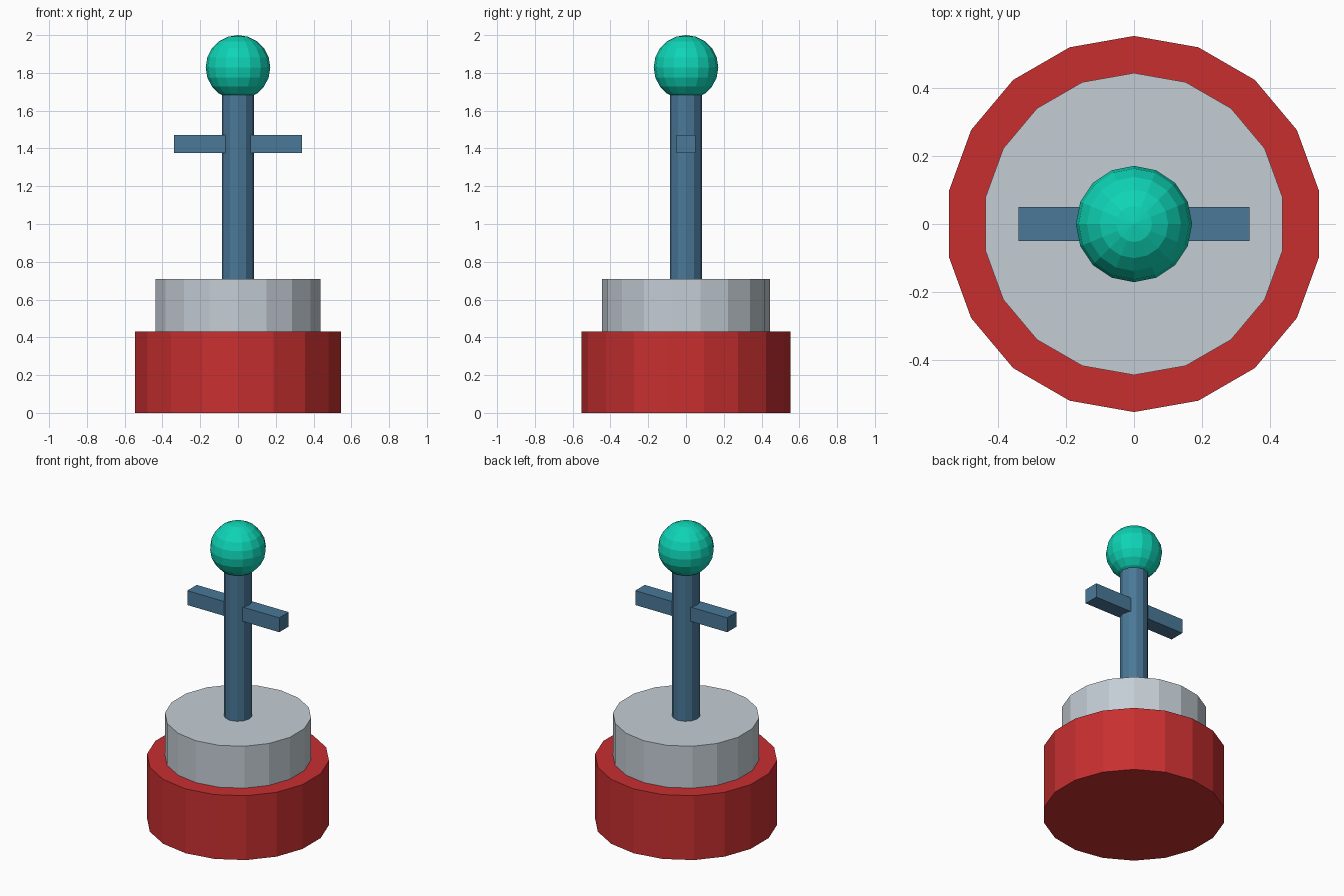
import bpy

if "Cube" in bpy.data.objects:
    bpy.data.objects.remove(bpy.data.objects["Cube"])


def material(name, rgb):
    """Flat colour from 0-255 sRGB values, stored as linear."""
    lin = [((c / 255 + 0.055) / 1.055) ** 2.4 for c in rgb]
    mat = bpy.data.materials.new(name)
    mat.diffuse_color = (*lin, 1)
    mat.use_nodes = True
    mat.node_tree.nodes["Principled BSDF"].inputs["Base Color"].default_value = mat.diffuse_color
    return mat


red = material("red", (200, 47, 48))
grey = material("light grey", (196, 205, 213))
blue = material("steel blue", (74, 120, 152))
teal = material("teal", (14, 212, 182))


def finish(name, mat):
    obj = bpy.context.object
    obj.name = name
    obj.data.materials.append(mat)
    return obj


def drum(name, sides, radius, z0, z1, mat):
    bpy.ops.mesh.primitive_cylinder_add(
        vertices=sides, radius=radius, depth=z1 - z0, location=(0, 0, (z0 + z1) / 2))
    return finish(name, mat)


# Stepped round base and post
drum("base", 18, 0.553, 0, 0.43, red)
drum("collar", 18, 0.444, 0.43, 0.71, grey)
drum("post", 12, 0.086, 0.71, 1.70, blue)

# Crossbar running through the post
bpy.ops.mesh.primitive_cube_add(size=1, location=(0, 0, 1.424))
bar = finish("crossbar", blue)
bar.scale = (0.68, 0.1, 0.096)

# Faceted ball on top
bpy.ops.mesh.primitive_uv_sphere_add(
    segments=16, ring_count=10, radius=0.171, location=(0, 0, 1.829))
finish("ball", teal)
